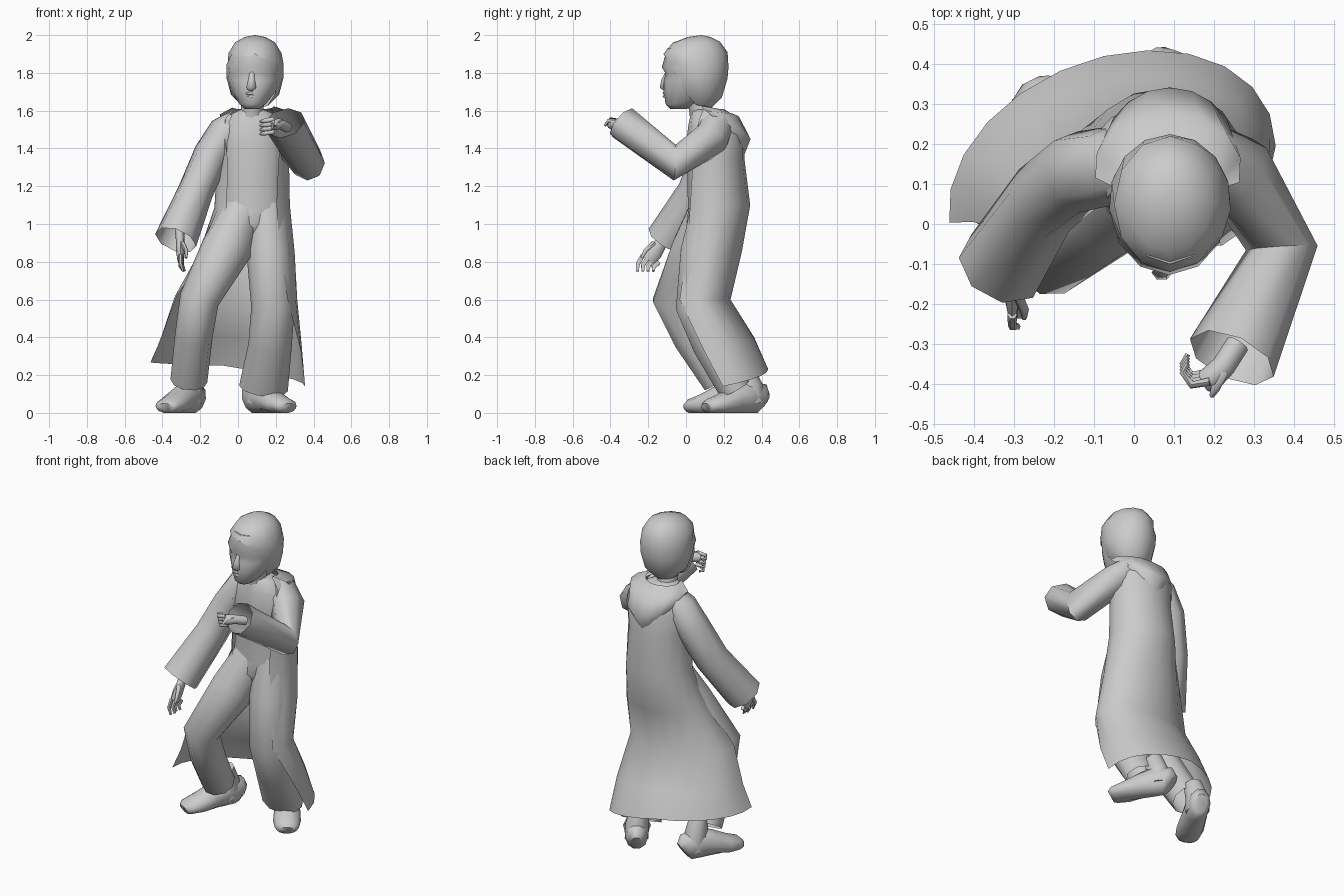
import bpy, bmesh
from math import sin, cos, pi, radians
from mathutils import Vector


def skin(name, rings, closed, caps, angle=60, floor=False):
    """Bridge equal-length rings of points into one smooth object."""
    bm = bmesh.new()
    rows = []
    for ring in rings:
        rows.append([bm.verts.new((p[0], p[1], max(p[2], 0.0) if floor else p[2])) for p in ring])
    n = len(rows[0])
    for a, b in zip(rows, rows[1:]):
        for i in range(n if closed else n - 1):
            j = (i + 1) % n
            bm.faces.new((a[i], a[j], b[j], b[i]))
    if caps:
        bm.faces.new(rows[0])
        bm.faces.new(rows[-1])
    bmesh.ops.remove_doubles(bm, verts=bm.verts, dist=0.0005)
    bmesh.ops.recalc_face_normals(bm, faces=bm.faces)
    me = bpy.data.meshes.new(name)
    bm.to_mesh(me)
    bm.free()
    ob = bpy.data.objects.new(name, me)
    bpy.context.collection.objects.link(ob)
    bpy.ops.object.select_all(action='DESELECT')
    ob.select_set(True)
    bpy.context.view_layer.objects.active = ob
    bpy.ops.object.shade_smooth_by_angle(angle=radians(angle))
    return ob


def tube(name, pts, side=(1, 0, 0), n=10, caps=False, floor=False):
    """Sweep ellipses along points (x, y, z, half width, half depth)."""
    P = [Vector(p[:3]) for p in pts]
    rings = []
    for k, p in enumerate(pts):
        t = Vector()
        if k > 0:
            t += (P[k] - P[k - 1]).normalized()
        if k < len(P) - 1:
            t += (P[k + 1] - P[k]).normalized()
        t.normalize()
        s = Vector(side)
        u = (s - t * s.dot(t)).normalized()
        v = t.cross(u)
        rings.append([P[k] + u * p[3] * cos(2 * pi * i / n) + v * p[4] * sin(2 * pi * i / n)
                      for i in range(n)])
    return skin(name, rings, True, caps, floor=floor)


def drape(name, rows, n=12):
    """Cloth of elliptical arcs (cx, cy, rx, ry, start, end, z start, z middle, z end, shear)."""
    rings = []
    for cx, cy, rx, ry, a0, a1, z0, zm, z1, sh in rows:
        ring = []
        for i in range(n + 1):
            f = i / n
            a = radians(a0 + (a1 - a0) * f)
            w = abs(2 * f - 1)
            ring.append((cx + rx * cos(a), cy + ry * sin(a) + sh * cos(a),
                         zm + ((z0 if f < .5 else z1) - zm) * w))
        rings.append(ring)
    return skin(name, rings, False, False)


def body(name, rows, n=12):
    """Closed stack of level ellipses (cx, cy, z, rx, ry)."""
    rings = [[(cx + rx * cos(2 * pi * i / n - pi / 2), cy + ry * sin(2 * pi * i / n - pi / 2), z)
              for i in range(n)] for cx, cy, z, rx, ry in rows]
    return skin(name, rings, True, True)


# Head and face
body("face", [(.075, -.04, 1.61, .04, .045), (.078, -.02, 1.635, .07, .088), (.083, .03, 1.70, .115, .148),
              (.087, .035, 1.76, .138, .152), (.088, .045, 1.795, .143, .152), (.088, .035, 1.83, .146, .163),
              (.09, .045, 1.93, .115, .145)])
tube("nose", [(.075, -.10, 1.80, .014, .012), (.072, -.115, 1.76, .018, .018),
              (.07, -.122, 1.725, .026, .02), (.07, -.108, 1.708, .018, .008)], n=6, caps=True)
for z, w in ((1.69, .035), (1.673, .028)):
    tube("lip", [(.074 - w, -.098, z, .004, .004), (.072, -.115, z + .003, .009, .008),
                 (.074 + w, -.098, z, .004, .004)], side=(0, 1, 0), n=6, caps=True)

# Hair cap, open around the face
drape("hair", [(.09, .07, .07, .065, -15, 195, 1.63, 1.615, 1.63, 0),
               (.09, .07, .128, .12, -35, 215, 1.69, 1.67, 1.69, 0),
               (.09, .06, .15, .16, -42, 222, 1.77, 1.77, 1.77, 0),
               (.09, .055, .153, .17, -55, 235, 1.85, 1.83, 1.85, 0),
               (.09, .05, .14, .17, -90, 270, 1.90, 1.91, 1.90, 0),
               (.09, .055, .105, .125, -90, 270, 1.96, 1.965, 1.96, 0),
               (.09, .07, .055, .06, -90, 270, 1.99, 1.99, 1.99, 0),
               (.09, .08, .0, .0, -90, 270, 2.0, 2.0, 2.0, 0)])
body("neck", [(.075, .09, 1.54, .068, .068), (.075, .08, 1.60, .06, .062), (.08, .06, 1.67, .06, .07)])

# Torso and trouser seat
body("tunic", [(.08, .14, 1.08, .182, .13), (.08, .145, 1.25, .175, .137),
               (.08, .14, 1.42, .185, .14), (.08, .13, 1.52, .17, .118), (.08, .11, 1.585, .11, .085),
               (.075, .095, 1.605, .065, .065)])
body("trouser_seat", [(.08, .14, 1.085, .18, .128), (.065, .125, 1.0, .165, .12), (.04, .11, .91, .07, .08)])

# Long open robe and its folded hood
drape("robe", [(-.055, .115, .41, .31, 0, 186, .14, .25, .27, .08),
               (-.035, .10, .375, .26, -12, 190, .33, .40, .40, .05),
               (-.01, .05, .325, .185, -33, 195, .60, .60, .62, .02),
               (.045, .12, .255, .175, -45, 212, .85, .85, .85, .01),
               (.075, .16, .20, .18, -50, 228, 1.10, 1.10, 1.08, 0),
               (.08, .15, .19, .16, -45, 225, 1.34, 1.34, 1.34, 0),
               (.08, .15, .20, .16, -40, 220, 1.47, 1.47, 1.47, 0),
               (.08, .14, .165, .135, -30, 210, 1.56, 1.56, 1.56, 0),
               (.08, .12, .10, .08, -20, 200, 1.61, 1.61, 1.61, 0)])
drape("hood", [(.08, .11, .11, .09, -20, 200, 1.625, 1.60, 1.62, 0),
               (.085, .14, .185, .14, -15, 190, 1.60, 1.57, 1.58, 0),
               (.09, .17, .17, .172, 15, 165, 1.51, 1.45, 1.51, 0),
               (.09, .17, .15, .14, 25, 155, 1.48, 1.37, 1.48, 0)], n=8)

# Bell sleeves
tube("lowered_sleeve", [(-.01, .15, 1.55, .06, .08), (-.06, .145, 1.49, .095, .1), (-.14, .13, 1.37, .095, .105),
                        (-.225, .06, 1.17, .095, .105), (-.33, -.105, .915, .115, .11)], n=8)
tube("raised_sleeve", [(.17, .17, 1.53, .09, .09), (.26, .13, 1.45, .09, .1), (.37, -.06, 1.325, .09, .095),
                       (.245, -.335, 1.535, .115, .095)], side=(1, -.45, 0), n=8)

# Trousers
tube("left_trouser_leg", [(.15, .14, 1.09, .11, .115), (.165, .09, .85, .12, .125), (.185, .05, .56, .115, .11),
                          (.17, .13, .36, .115, .1), (.135, .255, .13, .13, .09)])
tube("right_trouser_leg", [(.03, .13, 1.09, .11, .11), (-.06, .05, .87, .135, .13), (-.205, -.07, .60, .105, .11),
                           (-.235, .03, .40, .1, .105), (-.26, .175, .17, .098, .095)])


# Shoes
def shoe(name, heel, toe):
    h, t = Vector(heel), Vector(toe)
    d = t - h
    pts = []
    for f, z, w, b in ((0, .06, .04, .055), (.06, .075, .062, .085), (.3, .085, .07, .09), (.5, .07, .075, .075),
                       (.75, .045, .08, .055), (.94, .035, .07, .04), (1, .025, .05, .028)):
        p = h.lerp(t, f)
        pts.append((p.x, p.y, z, w, b))
    tube(name, pts, side=(d.y, -d.x, 0), caps=True, floor=True)
    # ankle upper
    a = h.lerp(t, .22)
    tube(name + "_upper", [(a.x, a.y, .05, .065, .075), (a.x, a.y - .005, .14, .065, .07),
                           (a.x, a.y - .04, .24, .055, .055)], caps=True)


shoe("left_shoe", (.06, .41), (.265, .11))
shoe("right_shoe", (-.215, .34), (-.385, .01))

# Lowered hand
tube("lowered_palm", [(-.31, -.07, .97, .025, .03), (-.305, -.13, .90, .022, .032),
                      (-.305, -.17, .85, .022, .045), (-.305, -.20, .81, .016, .042)], n=8, caps=True)
for i in range(4):
    y = -.245 + i * .028
    x = -.305 + (i % 2) * .008
    tube("lowered_finger", [(x, y + .018, .835 - i * .012, .012, .014), (x, y - .01, .79 - i * .006, .011, .013),
                            (x + .015, y - .012, .75, .006, .008)], n=6, caps=True)
tube("lowered_thumb", [(-.295, -.17, .90, .014, .014), (-.275, -.215, .86, .012, .012),
                       (-.275, -.235, .82, .007, .007)], n=6, caps=True)

# Raised hand with curled fingers
tube("raised_palm", [(.26, -.30, 1.51, .028, .03), (.225, -.355, 1.53, .028, .03),
                     (.195, -.385, 1.53, .032, .032), (.175, -.395, 1.525, .025, .028)],
     side=(0, 0, 1), n=8, caps=True)
for i in range(4):
    z = 1.555 - i * .022
    y = -.395 + i * .008
    tube("raised_finger", [(.19, y, z, .013, .012), (.145, y - .008, z - .008, .012, .011),
                           (.122, y + .022, z - .012, .009, .009), (.135, y + .045, z - .012, .007, .007)],
         side=(0, 0, 1), n=6, caps=True)
tube("raised_thumb", [(.225, -.37, 1.545, .014, .014), (.205, -.41, 1.545, .013, .013),
                      (.195, -.43, 1.52, .007, .007)], side=(0, 0, 1), n=6, caps=True)
